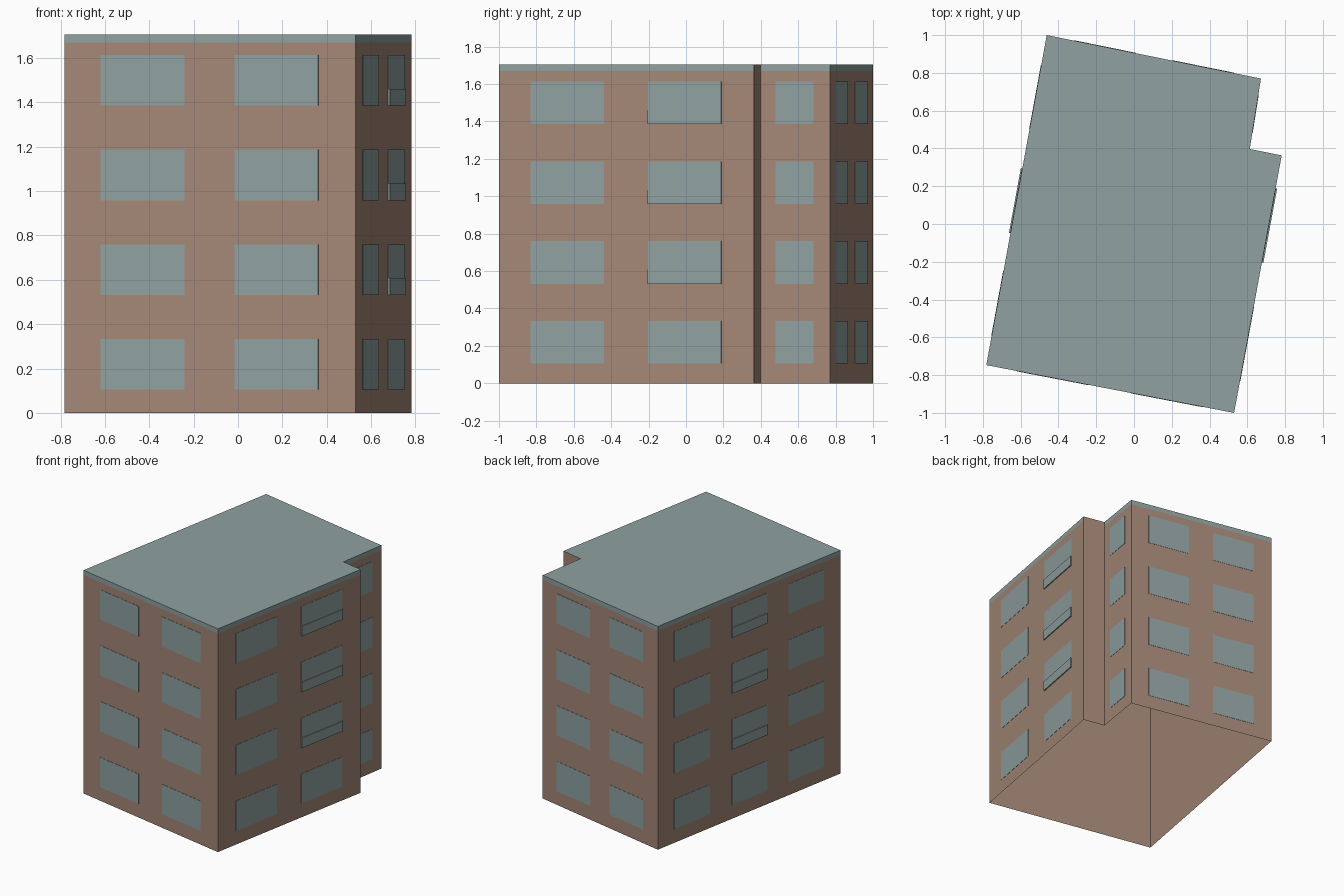
import bpy
import bmesh
from mathutils import Vector

cube = bpy.data.objects.get("Cube")
if cube:
    bpy.data.objects.remove(cube, do_unlink=True)


def make_material(name, rgb):
    mat = bpy.data.materials.new(name)
    mat.use_nodes = True
    color = (*rgb, 1)
    mat.diffuse_color = color
    mat.node_tree.nodes["Principled BSDF"].inputs["Base Color"].default_value = color
    return mat


brick = make_material("brown wall", (0.37, 0.245, 0.185))
glass = make_material("grey teal", (0.28, 0.355, 0.355))

HEIGHT, BAND = 1.705, 1.67
# Footprint, counter-clockwise from the front left-hand corner
outline = [Vector(p) for p in ((-0.782, -0.747), (0.53, -1), (0.782, 0.363),
                               (0.613, 0.397), (0.672, 0.77), (-0.462, 1))]
STEP_WALL = 2  # short return wall, which has no roof band


def add_object(name, bm, materials):
    mesh = bpy.data.meshes.new(name)
    bm.to_mesh(mesh)
    bm.free()
    for mat in materials:
        mesh.materials.append(mat)
    obj = bpy.data.objects.new(name, mesh)
    bpy.context.collection.objects.link(obj)
    return obj


# Walls, roof band and flat roof, open underneath
bm = bmesh.new()
rings = [[bm.verts.new((p.x, p.y, z)) for p in outline] for z in (0, BAND, HEIGHT)]
count = len(outline)
for level in range(2):
    low, high = rings[level], rings[level + 1]
    for i in range(count):
        j = (i + 1) % count
        face = bm.faces.new((low[i], low[j], high[j], high[i]))
        face.material_index = int(level == 1 and i != STEP_WALL)
roof = bm.faces.new(rings[-1])
roof.material_index = 1
add_object("building_shell", bm, (brick, glass))


def add_panel(bm, wall, span, z0, z1, depth):
    """Thin plate on one wall, between two fractions of its length."""
    a, b = outline[wall], outline[(wall + 1) % count]
    along = b - a
    out = Vector((along.y, -along.x)).normalized() * depth
    p, q = a + along * span[0] + out, a + along * span[1] + out
    corners = ((p, z0), (q, z0), (q, z1), (p, z1))
    front = [bm.verts.new((c.x, c.y, z)) for c, z in corners]
    back = [bm.verts.new((c.x - out.x, c.y - out.y, z)) for c, z in corners]
    bm.faces.new(front)
    for i in range(4):
        j = (i + 1) % 4
        bm.faces.new((front[j], front[i], back[i], back[j]))


# Window columns on each wall
pair = ((0.124, 0.412), (0.584, 0.872))
walls = {"front": (0, pair), "right": (1, pair), "recess": (3, ((0.22, 0.765),)),
         "back": (4, pair),
         "left": (5, ((0.09, 0.285), (0.404, 0.6), (0.715, 0.91)))}
sills = [0.105 + 0.4267 * floor for floor in range(4)]

for name, (wall, spans) in walls.items():
    bm = bmesh.new()
    for span in spans:
        for sill in sills:
            add_panel(bm, wall, span, sill, sill + 0.228, 0.002)
    add_object(name + "_windows", bm, (glass,))

# Shallow railing panels across the upper-floor balcony windows
for name in ("right", "left"):
    wall, spans = walls[name]
    bm = bmesh.new()
    for sill in sills[1:]:
        add_panel(bm, wall, spans[1], sill, sill + 0.076, 0.008)
    add_object(name + "_balcony_panels", bm, (glass,))
